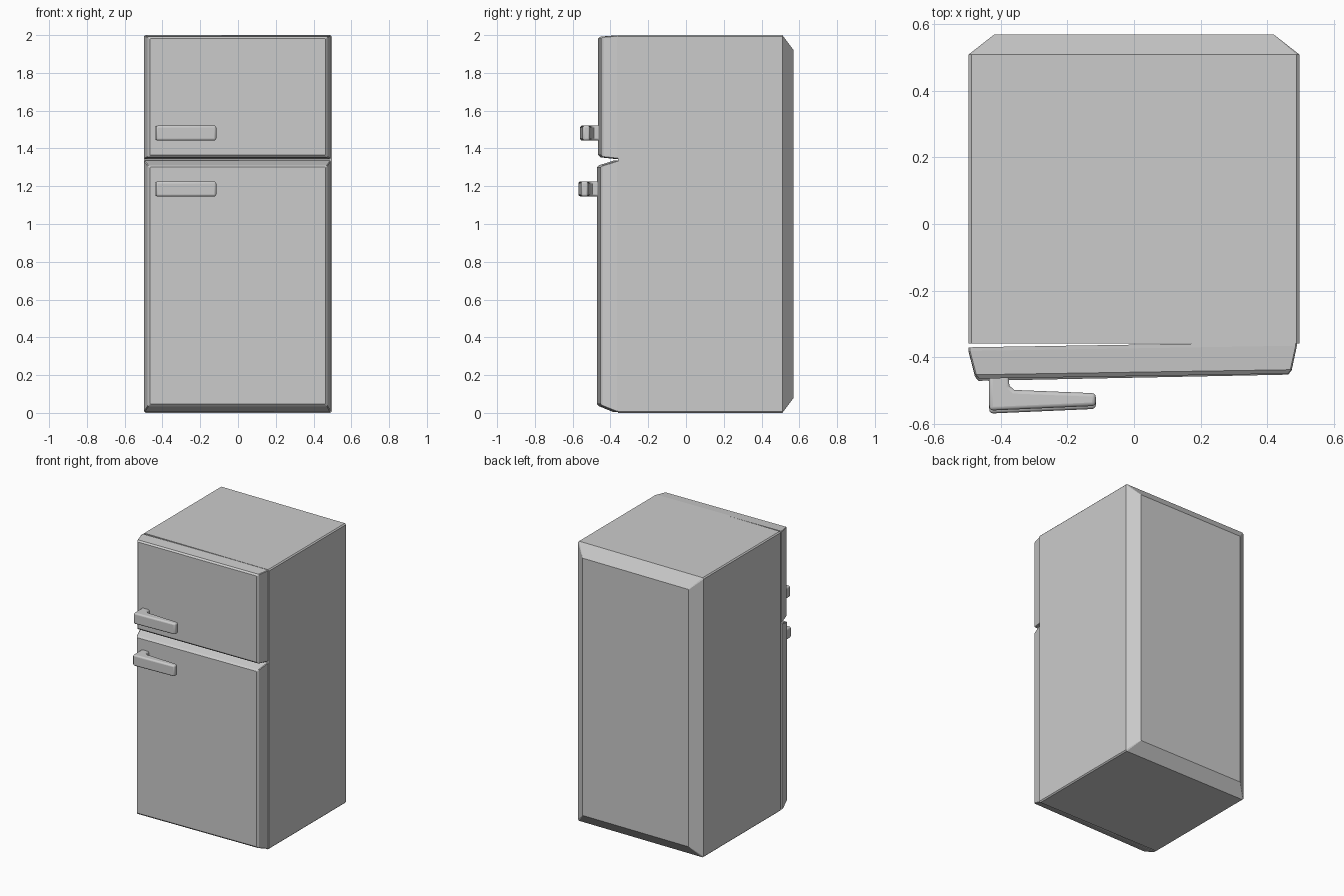
import bpy, bmesh

cube = bpy.data.objects.get("Cube")
if cube:
    bpy.data.objects.remove(cube, do_unlink=True)

GREY = (0.6, 0.6, 0.6, 1)
mat = bpy.data.materials.new("grey enamel")
mat.use_nodes = True
mat.diffuse_color = GREY
mat.node_tree.nodes["Principled BSDF"].inputs["Base Color"].default_value = GREY


def finish(name, bm):
    """Turn a bmesh into a coloured object."""
    bmesh.ops.recalc_face_normals(bm, faces=bm.faces)
    mesh = bpy.data.meshes.new(name)
    bm.to_mesh(mesh)
    bm.free()
    mesh.materials.append(mat)
    obj = bpy.data.objects.new(name, mesh)
    bpy.context.collection.objects.link(obj)
    return obj


def ring(bm, y, x0, x1, z0, z1, cut, swing=0):
    """Rectangle with clipped corners, swung slightly about the hinge side."""
    points = []
    for x, sx, z, sz in ((x0, 1, z0, 1), (x1, -1, z0, 1), (x1, -1, z1, -1), (x0, 1, z1, -1)):
        pair = [(x, z + sz * cut), (x + sx * cut, z)]
        points += pair if sx == sz else pair[::-1]
    return [bm.verts.new((x, y + swing * (x - x1), z)) for x, z in points]


def loft(name, sections, swing=0):
    bm = bmesh.new()
    rings = [ring(bm, *s, swing) for s in sections]
    for a, b in zip(rings, rings[1:]):
        for i in range(len(a)):
            j = (i + 1) % len(a)
            bm.faces.new((a[i], a[j], b[j], b[i]))
    bm.faces.new(rings[0])
    bm.faces.new(rings[-1])
    return finish(name, bm)


# Cabinet with a chamfered back
loft("cabinet", [
    (-0.36, -0.497, 0.497, 0, 2, 0.008),
    (0.51, -0.497, 0.497, 0, 2, 0.008),
    (0.57, -0.42, 0.42, 0.08, 1.92, 0.002),
])


# Doors with tapered sides and a small front bevel
def door(name, z0, z1, taper_low, taper_high, front, swing):
    loft(name, [
        (-0.355, -0.497, 0.49, z0, z1, 0.004),
        (-0.366, -0.497, 0.49, z0, z1, 0.004),
        (front + 0.012, -0.478, 0.474, z0 + taper_low, z1 - taper_high, 0.004),
        (front, -0.467, 0.463, z0 + taper_low + 0.012, z1 - taper_high - 0.01, 0.004),
    ], swing)


door("freezer_door", 1.345, 1.998, 0.008, 0.006, -0.45, 0.016)
door("fridge_door", 0.005, 1.335, 0.03, 0.024, -0.453, 0.02)

# Handles: an L-shaped outline extruded upwards, with rounded edges
OUTLINE = [(-0.437, -0.45), (-0.435, -0.561), (-0.115, -0.547), (-0.115, -0.509),
           (-0.36, -0.499), (-0.375, -0.486), (-0.376, -0.45)]


def handle(name, z0, shift):
    bm = bmesh.new()
    low = [bm.verts.new((x, y + shift, z0)) for x, y in OUTLINE]
    face = bm.faces.new(low)
    up = bmesh.ops.extrude_face_region(bm, geom=[face])
    bmesh.ops.translate(bm, vec=(0, 0, 0.079),
                        verts=[v for v in up["geom"] if isinstance(v, bmesh.types.BMVert)])
    obj = finish(name, bm)
    bevel = obj.modifiers.new("rounding", "BEVEL")
    bevel.width = 0.011
    bevel.segments = 3
    bevel.limit_method = "ANGLE"
    bevel.angle_limit = 0.9
    bpy.ops.object.select_all(action="DESELECT")
    obj.select_set(True)
    bpy.context.view_layer.objects.active = obj
    bpy.ops.object.shade_smooth_by_angle(angle=0.7)


handle("freezer_handle", 1.442, 0)
handle("fridge_handle", 1.146, -0.009)
